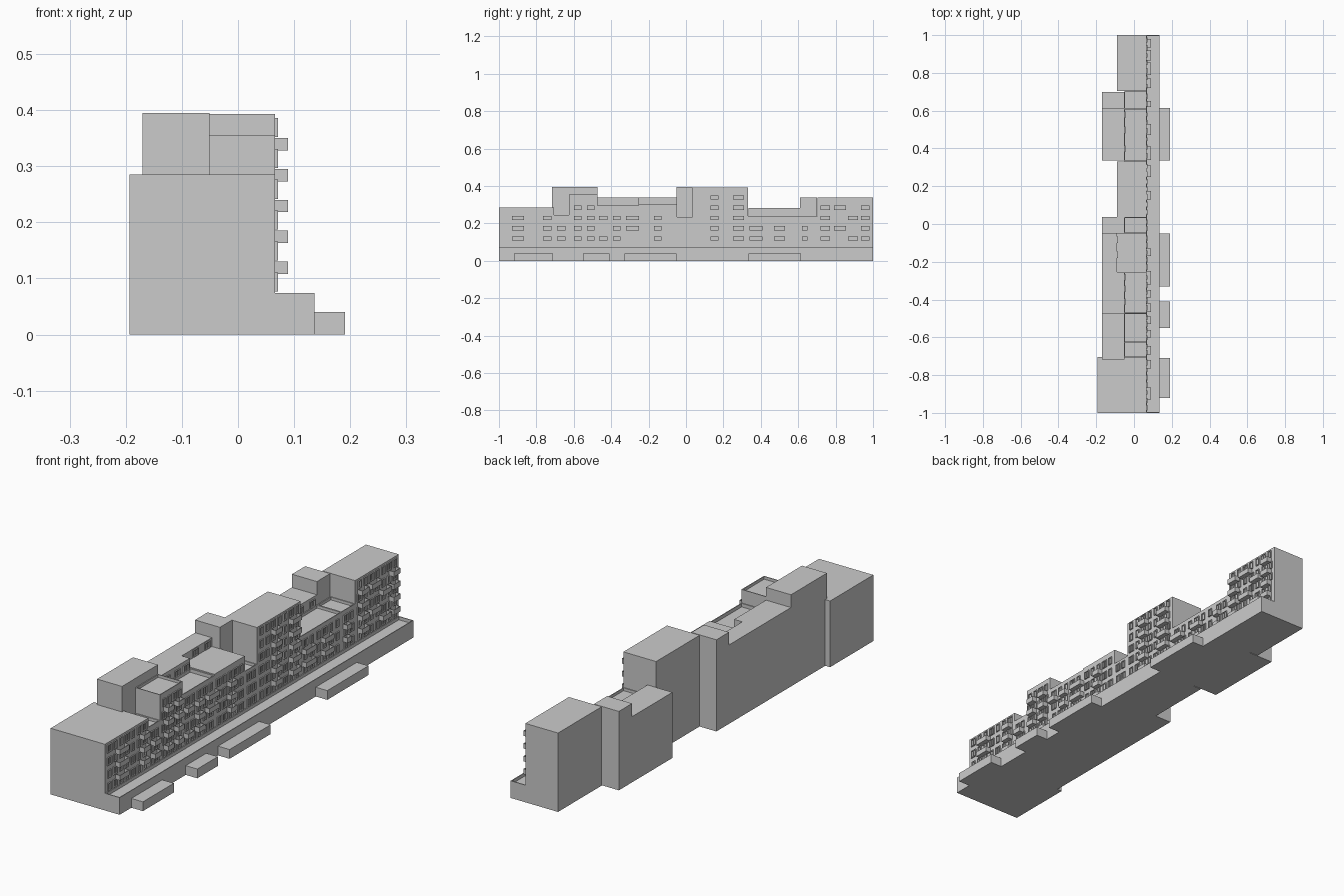
import bpy, bmesh
from mathutils import Matrix, Vector

if "Cube" in bpy.data.objects:
    bpy.data.objects.remove(bpy.data.objects["Cube"])


def add_box(bm, x0, x1, y0, y1, z0, z1):
    m = Matrix.Translation(((x0 + x1) / 2, (y0 + y1) / 2, (z0 + z1) / 2))
    m = m @ Matrix.Diagonal((x1 - x0, y1 - y0, z1 - z0, 1))
    return bmesh.ops.create_cube(bm, size=1, matrix=m)["verts"]


def finish(bm, name):
    me = bpy.data.meshes.new(name)
    bm.to_mesh(me)
    bm.free()
    ob = bpy.data.objects.new(name, me)
    bpy.context.collection.objects.link(ob)
    return ob


def block(name, x0, x1, y0, y1, z0, z1, parapet=0.0):
    """Plain box; a parapet depth sinks the roof inside a thin rim."""
    bm = bmesh.new()
    add_box(bm, x0, x1, y0, y1, z0, z1)
    if parapet:
        bm.faces.ensure_lookup_table()
        top = max(bm.faces, key=lambda f: f.calc_center_median().z)
        bmesh.ops.inset_region(bm, faces=[top], thickness=0.005)
        rim = bmesh.ops.extrude_discrete_faces(bm, faces=[top])["faces"][0]
        bmesh.ops.translate(bm, verts=rim.verts, vec=Vector((0, 0, -parapet)))
    finish(bm, name)


def add_window(bm, x, y, z, w, h):
    """Raised frame with a centre mullion on wider windows."""
    t, d = 0.003, 0.005
    add_box(bm, x - 0.002, x + d, y, y + t, z, z + h)
    add_box(bm, x - 0.002, x + d, y + w - t, y + w, z, z + h)
    add_box(bm, x - 0.002, x + d, y + t, y + w - t, z, z + t)
    add_box(bm, x - 0.002, x + d, y + t, y + w - t, z + h - t, z + h)
    if w > 0.025:
        add_box(bm, x - 0.002, x + d - 0.001, y + w / 2 - 0.001, y + w / 2 + 0.001, z + t, z + h - t)


def add_balcony(bm, y0, y1, z):
    """Slab with a solid railing on three sides."""
    x0, x1, h, t = FRONT - 0.001, 0.089, 0.022, 0.002
    add_box(bm, x0, x1, y0, y1, z, z + 0.004)
    add_box(bm, x1 - t, x1, y0, y1, z + 0.004, z + h)
    add_box(bm, x0, x1 - t, y0, y0 + t, z + 0.004, z + h)
    add_box(bm, x0, x1 - t, y1 - t, y1, z + 0.004, z + h)


FRONT, MID, BACK = 0.066, -0.051, -0.17
FLOOR = 0.055

# Street-side wings: name, back x, y range, height, parapet, storeys, window columns
wings = [
    ("south_wing", -0.193, -1.0, -0.705, 0.285, 0, 4, 7),
    ("south_link", MID, -0.705, -0.625, 0.245, 0.012, 3, 2),
    ("south_tower_front", MID, -0.625, -0.472, 0.355, 0.012, 5, 4),
    ("middle_wing_south", MID, -0.472, -0.255, 0.297, 0.015, 4, 5),
    ("middle_wing_north", -0.09, -0.255, -0.048, 0.302, 0, 4, 5),
    ("middle_link", MID, -0.048, 0.035, 0.235, 0.012, 3, 2),
    ("high_block", -0.09, 0.035, 0.332, 0.393, 0, 6, 7),
    ("low_wing", MID, 0.332, 0.61, 0.24, 0.012, 3, 6),
    ("north_link", MID, 0.61, 0.703, 0.24, 0.012, 3, 2),
    ("north_block", -0.09, 0.703, 1.0, 0.34, 0, 5, 7),
]
for name, xb, y0, y1, h, par, storeys, cols in wings:
    block(name, xb, FRONT, y0, y1, 0, h, par)
    bm = bmesh.new()
    pitch = (y1 - y0 - 0.016) / cols
    for k in range(storeys):
        for c in range(cols):
            w = 0.03 if (c + k // 2) % 3 == 1 else 0.02
            w = min(w, pitch - 0.006)
            y = y0 + 0.008 + pitch * (c + 0.5) - w / 2
            add_window(bm, FRONT, y, 0.077 + FLOOR * k, w, 0.034)
    finish(bm, name + "_windows")

# Rear volumes, stair towers and set-back top floors
block("south_tower", BACK, MID, -0.717, -0.472, 0, 0.395)
block("rear_middle_south", BACK, MID, -0.472, -0.255, 0, 0.34)
block("rear_middle_north", BACK, -0.09, -0.255, -0.048, 0, 0.34)
block("middle_tower", BACK, MID, -0.05, 0.036, 0, 0.395)
block("rear_low_wing", BACK, MID, 0.335, 0.61, 0, 0.283)
block("north_tower", BACK, MID, 0.61, 0.7, 0, 0.34)

# Windows of the set-back top floors
bm = bmesh.new()
for x, y, z in ((MID, -0.43, 0.294), (MID, -0.36, 0.294), (MID, -0.3, 0.294),
                (-0.09, -0.18, 0.305), (-0.09, -0.1, 0.305),
                (MID, 0.38, 0.242), (MID, 0.48, 0.242), (MID, 0.56, 0.242)):
    add_window(bm, x, y, z, 0.035, 0.03)
finish(bm, "top_floor_windows")

# Balcony stacks: y range and the storeys that carry one
stacks = [
    (-0.93, -0.865, (0, 1, 2)), (-0.765, -0.72, (0, 1, 2)),
    (-0.69, -0.645, (0, 1)), (-0.6, -0.56, (0, 1, 2, 3)),
    (-0.53, -0.49, (0, 1, 2, 3)), (-0.465, -0.42, (0, 2)),
    (-0.39, -0.35, (0, 1, 2)), (-0.32, -0.25, (1, 2)),
    (-0.17, -0.13, (0, 1, 2)), (0.13, 0.175, (0, 1, 2, 3, 4)),
    (0.25, 0.31, (0, 1, 2, 3, 4)), (0.34, 0.41, (0, 1)),
    (0.47, 0.53, (0, 1)), (0.62, 0.65, (0, 1)),
    (0.72, 0.77, (0, 1, 2, 3)), (0.79, 0.855, (1, 3)),
    (0.865, 0.92, (0, 2)), (0.935, 0.98, (0, 1, 2, 3)),
]
bm = bmesh.new()
for y0, y1, floors in stacks:
    for k in floors:
        add_balcony(bm, y0, y1, 0.108 + FLOOR * k)
finish(bm, "balconies")

# Ground-floor podium with a rimmed terrace, and the low boxes along the street
block("podium", FRONT, 0.136, -1.0, 1.0, 0, 0.074, 0.014)
for i, (y0, y1) in enumerate(((-0.92, -0.71), (-0.55, -0.41), (-0.33, -0.05), (0.335, 0.615))):
    block(f"street_box_{i + 1}", 0.136, 0.191, y0, y1, 0, 0.04)
